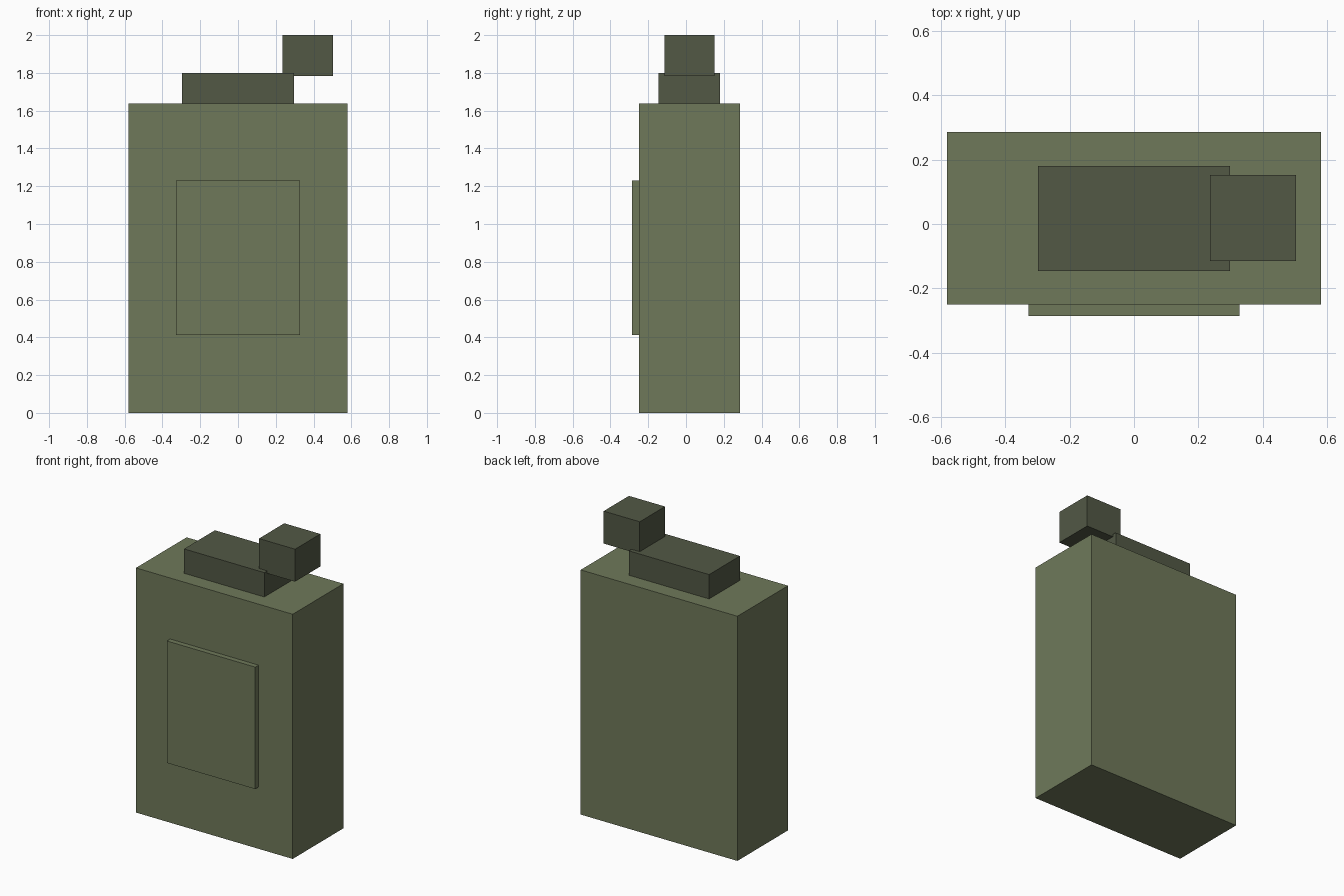
import bpy

if "Cube" in bpy.data.objects:
    bpy.data.objects.remove(bpy.data.objects["Cube"])


def srgb(r, g, b):
    def lin(c):
        c /= 255
        return c / 12.92 if c <= 0.04045 else ((c + 0.055) / 1.055) ** 2.4
    return (lin(r), lin(g), lin(b), 1.0)


def material(name, rgb):
    m = bpy.data.materials.new(name)
    m.diffuse_color = srgb(*rgb)
    m.use_nodes = True
    m.node_tree.nodes["Principled BSDF"].inputs["Base Color"].default_value = m.diffuse_color
    return m


olive = material("olive_green", (111, 121, 90))
dark = material("dark_olive", (82, 88, 69))


def box(name, lo, hi, mat):
    """Box spanning two opposite corners."""
    centre = [(a + b) / 2 for a, b in zip(lo, hi)]
    bpy.ops.mesh.primitive_cube_add(size=1, location=centre)
    ob = bpy.context.object
    ob.name = name
    ob.scale = [b - a for a, b in zip(lo, hi)]
    bpy.ops.object.transform_apply(location=False, rotation=False, scale=True)
    ob.data.materials.append(mat)
    return ob


# Can body
box("body", (-0.58, -0.25, 0), (0.58, 0.285, 1.637), olive)
# Raised panel on the front
box("front_panel", (-0.327, -0.285, 0.413), (0.327, -0.25, 1.229), olive)
# Handle block on top
box("handle", (-0.297, -0.146, 1.637), (0.297, 0.18, 1.80), dark)
# Cap, overlapping the end of the handle
box("cap", (0.236, -0.115, 1.783), (0.503, 0.152, 2.0), dark)
